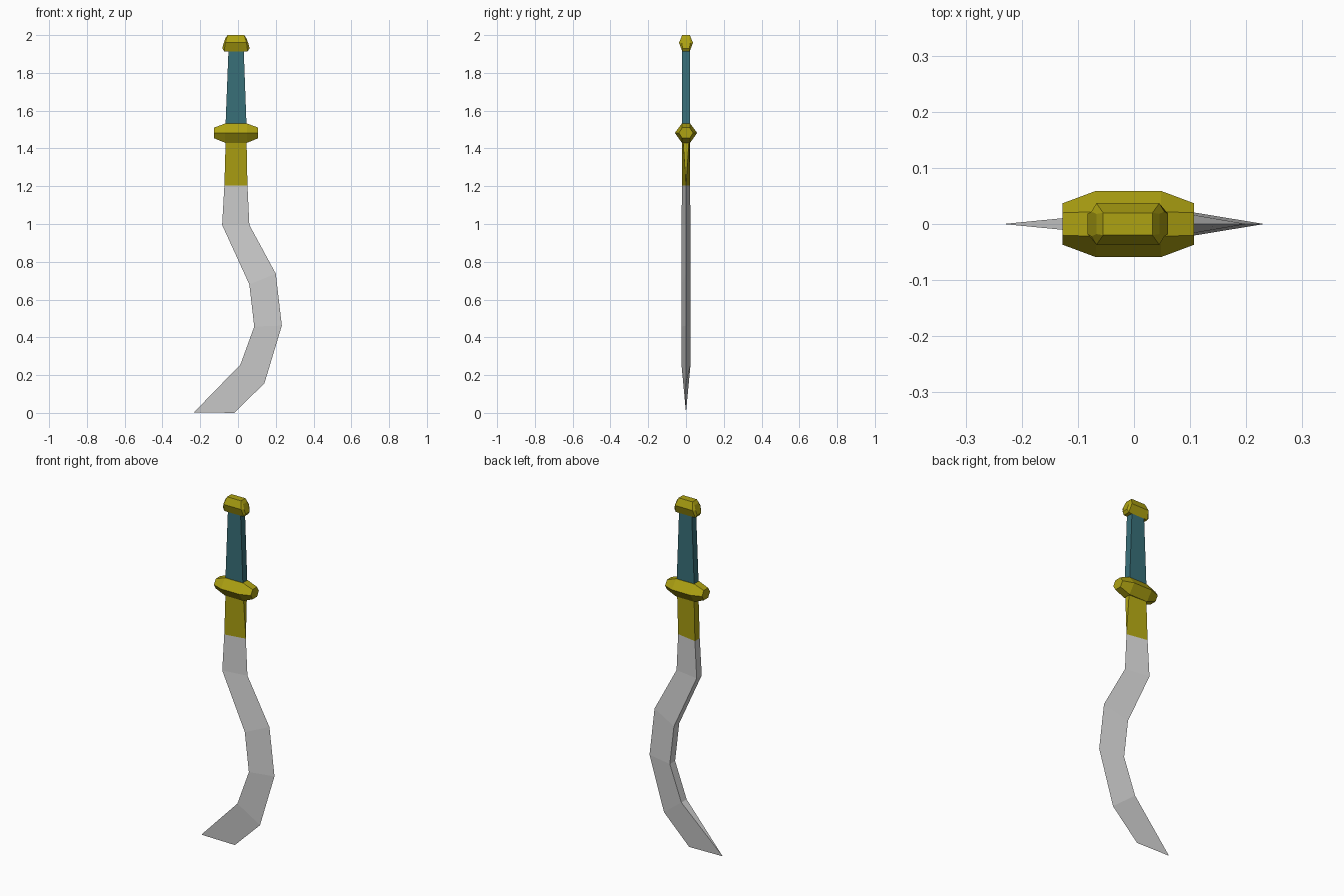
import bpy
import bmesh

cube = bpy.data.objects.get("Cube")
if cube:
    bpy.data.objects.remove(cube, do_unlink=True)


def material(name, rgb):
    mat = bpy.data.materials.new(name)
    mat.use_nodes = True
    mat.diffuse_color = (*rgb, 1)
    mat.node_tree.nodes["Principled BSDF"].inputs["Base Color"].default_value = (*rgb, 1)
    return mat


steel = material("steel", (0.64, 0.64, 0.64))
gold = material("gold", (0.42, 0.36, 0.006))
teal = material("teal grip", (0.04, 0.16, 0.19))


def loft(name, rings, mats):
    """Skin a row of matching closed rings and cap both ends."""
    bm = bmesh.new()
    loops = [[bm.verts.new(p) for p in ring] for ring in rings]
    n = len(loops[0])
    for a, b in zip(loops, loops[1:]):
        for i in range(n):
            j = (i + 1) % n
            bm.faces.new((a[i], a[j], b[j], b[i]))
    bm.faces.new(loops[0])
    bm.faces.new(loops[-1])
    bmesh.ops.remove_doubles(bm, verts=bm.verts, dist=0.0005)
    bmesh.ops.recalc_face_normals(bm, faces=bm.faces)
    mesh = bpy.data.meshes.new(name)
    bm.to_mesh(mesh)
    bm.free()
    for m in mats:
        mesh.materials.append(m)
    obj = bpy.data.objects.new(name, mesh)
    bpy.context.collection.objects.link(obj)
    return obj


def slab(spine, edge, ts, te):
    """Four-point section from the thick spine (-x) to the cutting edge (+x)."""
    (xs, zs), (xe, ze) = spine, edge
    return [(xs, -ts, zs), (xe, -te, ze), (xe, te, ze), (xs, ts, zs)]


def hexagon(cx, side, xs, ys, zs):
    """Six-sided section; xs, ys, zs give its bottom, middle and top rows."""
    order = [(0, -1), (1, -1), (2, -1), (2, 1), (1, 1), (0, 1)]
    return [(cx + side * xs[r], s * ys[r], zs[r]) for r, s in order]


def hex_bar(name, cx, end, middle):
    """Bar along x, mirrored about cx, with tapered ends."""
    rings = [hexagon(cx, -1, *end), hexagon(cx, -1, *middle),
             hexagon(cx, 1, *middle), hexagon(cx, 1, *end)]
    return loft(name, rings, [gold])


# Curved wedge blade; the collar is its upper section
blade = loft("blade_and_collar", [
    slab((-0.065, 1.46), (0.045, 1.46), 0.02, 0.017),
    slab((-0.072, 1.205), (0.05, 1.205), 0.022, 0),
    slab((-0.084, 0.995), (0.06, 0.995), 0.023, 0),
    slab((0.06, 0.68), (0.2, 0.737), 0.024, 0),
    slab((0.086, 0.457), (0.232, 0.462), 0.024, 0),
    slab((0.013, 0.256), (0.14, 0.157), 0.024, 0),
    slab((-0.233, 0.003), (-0.02, 0), 0, 0),
], [steel, gold])
for face in blade.data.polygons:
    face.material_index = int(face.center.z > 1.21)

# Tapered grip
loft("grip", [
    slab((-0.067, 1.5), (0.046, 1.5), 0.02, 0.02),
    slab((-0.05, 1.93), (0.03, 1.93), 0.02, 0.02),
], [teal])

# Crossguard
hex_bar("guard", -0.01,
        ([0.117] * 3, (0.02, 0.037, 0.02), (1.454, 1.482, 1.51)),
        ([0.058] * 3, (0.022, 0.059, 0.022), (1.43, 1.482, 1.532)))

# Pommel
hex_bar("pommel", -0.011,
        ((0.072, 0.065, 0.056), (0.018, 0.022, 0.018), (1.93, 1.958, 1.983)),
        ((0.062, 0.056, 0.044), (0.02, 0.037, 0.02), (1.914, 1.96, 2.0)))
